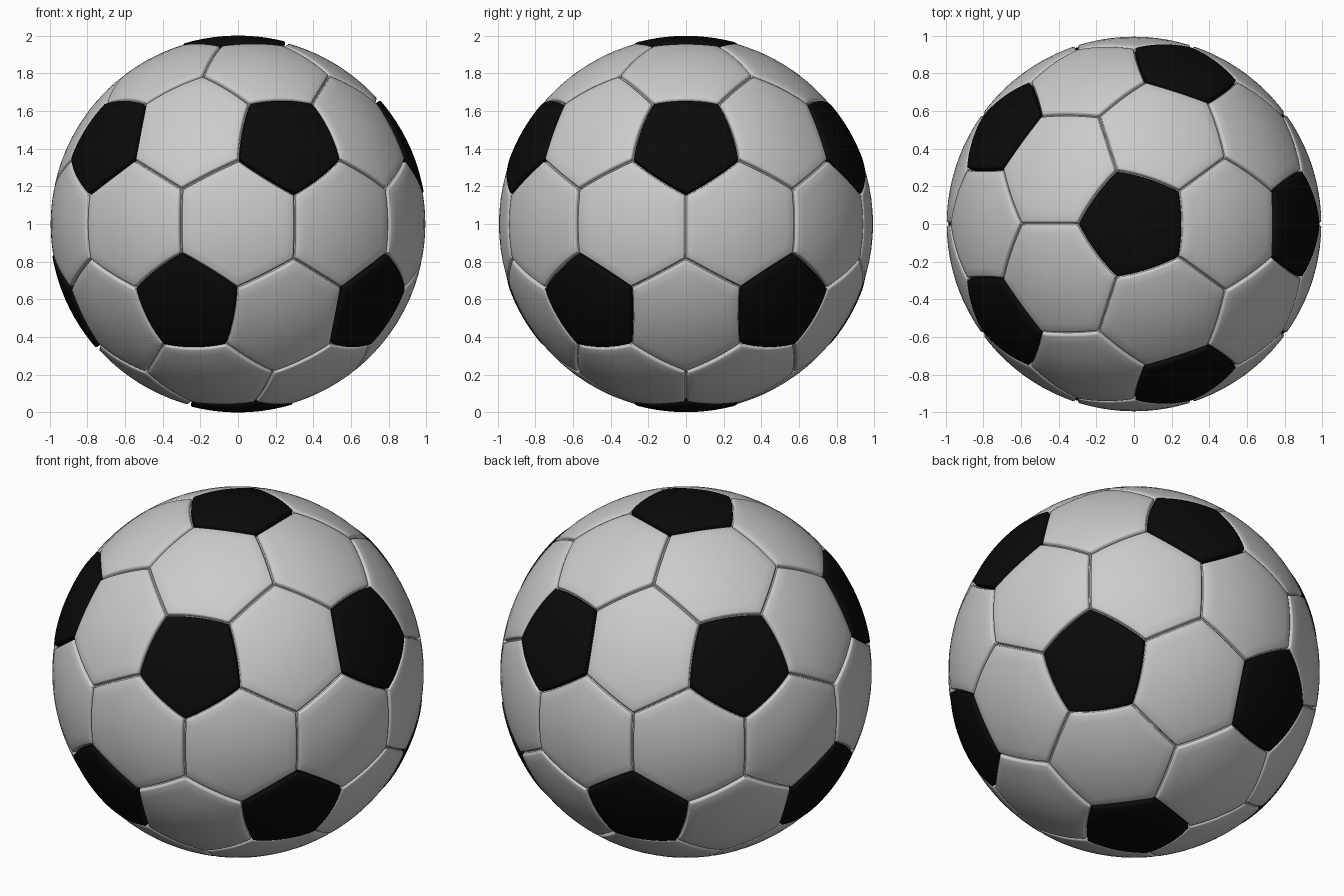
import bpy, bmesh
from math import sin, cos, radians, atan
from mathutils import Vector
from itertools import combinations

if "Cube" in bpy.data.objects:
    bpy.data.objects.remove(bpy.data.objects["Cube"])

SEG = 10                      # segments along each panel side
CORNER = radians(17.5)        # angle from pentagon centre to its corners


def direction(polar, az):
    return Vector((sin(polar) * cos(az), sin(polar) * sin(az), cos(polar)))


# pentagon centres: two poles and two staggered rings of five
tilt = atan(2)
pents = [Vector((0, 0, 1)), Vector((0, 0, -1))]
for k in range(5):
    pents.append(direction(tilt, radians(72 * k)))
    pents.append(direction(radians(180) - tilt, radians(72 * k + 36)))


def near(a, b):
    return 0.4 < a.dot(b) < 0.5


# points where three hexagons meet
joints = [((a + b + c).normalized(), (a, b, c)) for a, b, c in combinations(pents, 3)
          if near(a, b) and near(b, c) and near(a, c)]


def corner(p, d):
    side = (d - p * p.dot(d)).normalized()
    return p * cos(CORNER) + side * sin(CORNER)


def outline(corners):
    """Panel rim; corners are (point, owning pentagon or None)."""
    rim = []
    for i, (a, pa) in enumerate(corners):
        b, pb = corners[(i + 1) % len(corners)]
        for s in range(SEG):
            t = s / SEG
            v = a.lerp(b, t).normalized()
            if pa is not None and pa is pb:      # pentagon sides bow outward
                v += (v - pa) * 0.045 * 4 * t * (1 - t)
            rim.append(v.normalized())
    return rim


def add_panel(bm, centre, corners, r):
    """Domed panel with a rounded edge that dips into the seam."""
    rim = outline(corners)
    n = len(rim)
    gap = 0.012 / 0.27
    rings = [(0.2, r), (0.4, r), (0.6, r), (0.8, r), (1 - gap * 1.3, r),
             (1 - gap * 0.9, r - 0.002), (1 - gap * 0.6, r - 0.007), (1 - gap * 0.4, 0.975), (1, 0.971)]
    mid = bm.verts.new(centre * r)
    prev = None
    for s, rad in rings:
        ring = [bm.verts.new(centre.lerp(v, s).normalized() * rad) for v in rim]
        for i in range(n):
            j = (i + 1) % n
            if prev is None:
                bm.faces.new((mid, ring[i], ring[j]))
            else:
                bm.faces.new((prev[i], ring[i], ring[j], prev[j]))
        prev = ring


def finish(bm, name, colour=None):
    bmesh.ops.remove_doubles(bm, verts=bm.verts, dist=1e-5)
    bm.normal_update()
    for f in bm.faces:
        if f.normal.dot(f.calc_center_median()) < 0:
            f.normal_flip()
    bmesh.ops.translate(bm, verts=bm.verts, vec=(0, 0, 1))
    mesh = bpy.data.meshes.new(name)
    bm.to_mesh(mesh)
    bm.free()
    ob = bpy.data.objects.new(name, mesh)
    bpy.context.collection.objects.link(ob)
    if colour:
        mat = bpy.data.materials.new(name)
        mat.diffuse_color = colour
        mat.use_nodes = True
        mat.node_tree.nodes["Principled BSDF"].inputs["Base Color"].default_value = mat.diffuse_color
        mesh.materials.append(mat)
    bpy.ops.object.select_all(action='DESELECT')
    ob.select_set(True)
    bpy.context.view_layer.objects.active = ob
    bpy.ops.object.shade_smooth_by_angle(angle=radians(35))


# black pentagon panels
bm = bmesh.new()
for p in pents:
    ds = [d for d, owners in joints if any(p is o for o in owners)]
    u = (ds[0] - p * p.dot(ds[0])).normalized()
    w = p.cross(u)
    ds.sort(key=lambda d: Vector((1, 0)).angle_signed(Vector((d.dot(u), d.dot(w)))))
    add_panel(bm, p, [(corner(p, d), p) for d in ds], 1.0)
finish(bm, "pentagon_panels", (0.003, 0.003, 0.003, 1))

# plain hexagon panels, one between each pair of neighbouring pentagons
bm = bmesh.new()
for p, q in combinations(pents, 2):
    if near(p, q):
        d, e = [j for j, o in joints if any(p is x for x in o) and any(q is x for x in o)]
        add_panel(bm, (p + q).normalized(),
                  [(d, None), (corner(p, d), p), (corner(p, e), p),
                   (e, None), (corner(q, e), q), (corner(q, d), q)], 0.994)
finish(bm, "hexagon_panels")
